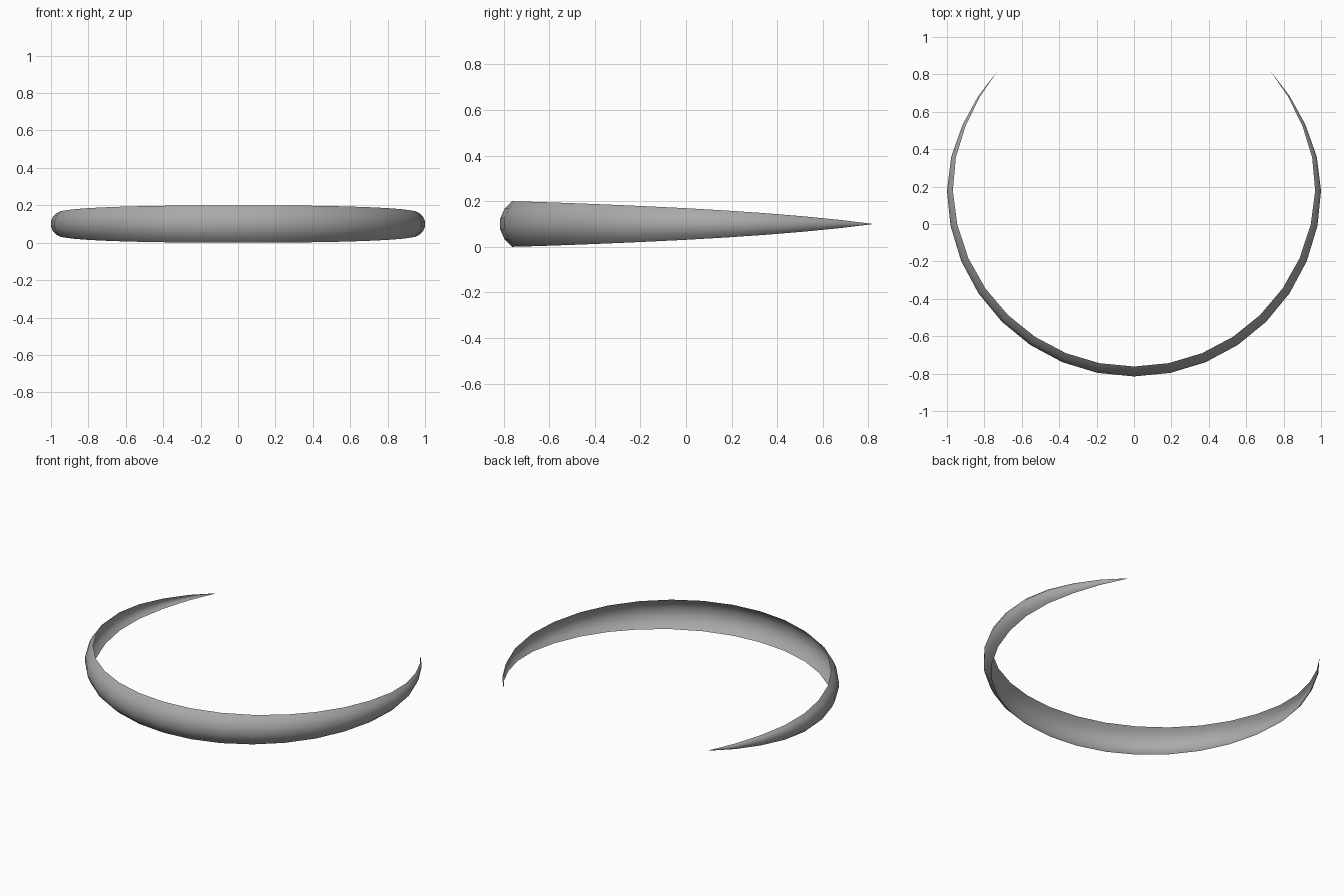
import bpy
import bmesh
from math import asin, cos, sin
from mathutils import Vector

cube = bpy.data.objects.get("Cube")
if cube:
    bpy.data.objects.remove(cube, do_unlink=True)

# Plain grey material
grey = bpy.data.materials.new("mid grey")
grey.use_nodes = True
colour = (0.4, 0.4, 0.4, 1)
grey.diffuse_color = colour
grey.node_tree.nodes["Principled BSDF"].inputs["Base Color"].default_value = colour

# Outer outline of one half, from the front centre to the rear tip
half = [(0, -.815), (.195, -.796), (.383, -.739), (.556, -.646), (.707, -.522),
        (.832, -.37), (.924, -.198), (.981, -.01), (1, .178), (.977, .36),
        (.917, .53), (.832, .685), (.732, .815)]
outline = [(-x, y) for x, y in reversed(half[1:])] + half
steps = len(half) - 1
centre = Vector((0, .185, 0))

# Arc cross-section: bulges outward, open on the inside
radius, sides = .118, 5
spread = asin(.1 / radius)
angles = [spread * (2 * j / sides - 1) for j in range(sides + 1)]
crest = cos(angles[sides // 2])
section = [(radius * (crest - cos(a)), radius * sin(a)) for a in angles]

# Sweep the section round the outline, tapering it to the tips
bm = bmesh.new()
rings = []
for i, (x, y) in enumerate(outline):
    s = abs(i - steps) / steps
    scale = max(1 - s ** 2.2, .01)
    point = Vector((x, y, .1))
    inward = (centre - Vector((x, y, 0))).normalized()
    rings.append([bm.verts.new(point + inward * d * scale + Vector((0, 0, z * scale)))
                  for d, z in section])
for a, b in zip(rings, rings[1:]):
    for j in range(sides):
        bm.faces.new((a[j], b[j], b[j + 1], a[j + 1]))

mesh = bpy.data.meshes.new("open_band")
bm.to_mesh(mesh)
bm.free()
mesh.materials.append(grey)
mesh.shade_smooth()
band = bpy.data.objects.new("open_band", mesh)
bpy.context.collection.objects.link(band)
